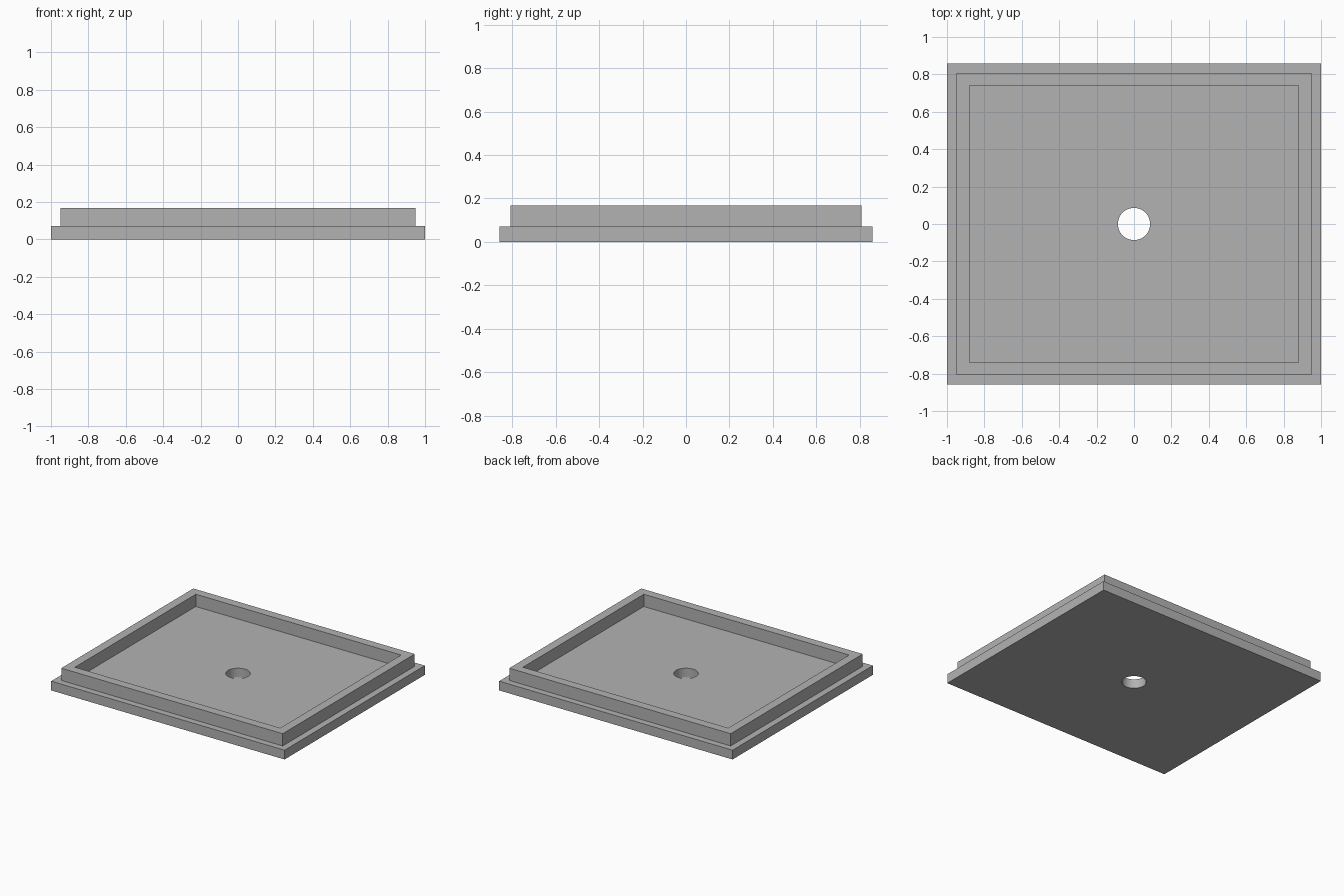
import bpy
import bmesh

cube = bpy.data.objects.get("Cube")
if cube:
    bpy.data.objects.remove(cube, do_unlink=True)

# Single grey material
grey = bpy.data.materials.new("plain_grey")
grey.use_nodes = True
colour = (0.45, 0.45, 0.45, 1)
grey.diffuse_color = colour
grey.node_tree.nodes["Principled BSDF"].inputs["Base Color"].default_value = colour

# Main sizes
BASE_TOP, RIM_TOP = 0.072, 0.167
HOLE_RADIUS = 0.086

# Half width, half depth and height of each step, from the underside to the tray floor
steps = [
    (1.0, 0.858, 0),
    (1.0, 0.858, BASE_TOP),
    (0.949, 0.808, BASE_TOP),
    (0.949, 0.808, RIM_TOP),
    (0.88, 0.74, RIM_TOP),
    (0.88, 0.74, BASE_TOP),
]


def rectangle(bm, x, y, z):
    return [bm.verts.new((sx * x, sy * y, z))
            for sx, sy in ((-1, -1), (1, -1), (1, 1), (-1, 1))]


# Stepped tray: one watertight body with a raised rim
bm = bmesh.new()
loops = [rectangle(bm, *step) for step in steps]
for low, high in zip(loops, loops[1:]):
    for i in range(4):
        j = (i + 1) % 4
        bm.faces.new((low[i], low[j], high[j], high[i]))
bm.faces.new(loops[0][::-1])
bm.faces.new(loops[-1])
bmesh.ops.recalc_face_normals(bm, faces=bm.faces)
mesh = bpy.data.meshes.new("tray")
bm.to_mesh(mesh)
bm.free()
mesh.materials.append(grey)
tray = bpy.data.objects.new("tray", mesh)
bpy.context.collection.objects.link(tray)

# Round drain hole through the floor
bpy.ops.mesh.primitive_cylinder_add(vertices=64, radius=HOLE_RADIUS, depth=0.5)
cutter = bpy.context.object
cutter.name = "hole_cutter"
cutter.data.materials.append(grey)
hole = tray.modifiers.new("drain_hole", "BOOLEAN")
hole.operation = "DIFFERENCE"
hole.solver = "EXACT"
hole.object = cutter

# Apply the cut, drop the helper and smooth the hole wall
bpy.ops.object.select_all(action="DESELECT")
tray.select_set(True)
bpy.context.view_layer.objects.active = tray
bpy.ops.object.modifier_apply(modifier=hole.name)
bpy.data.objects.remove(cutter, do_unlink=True)
bpy.ops.object.shade_smooth_by_angle()
